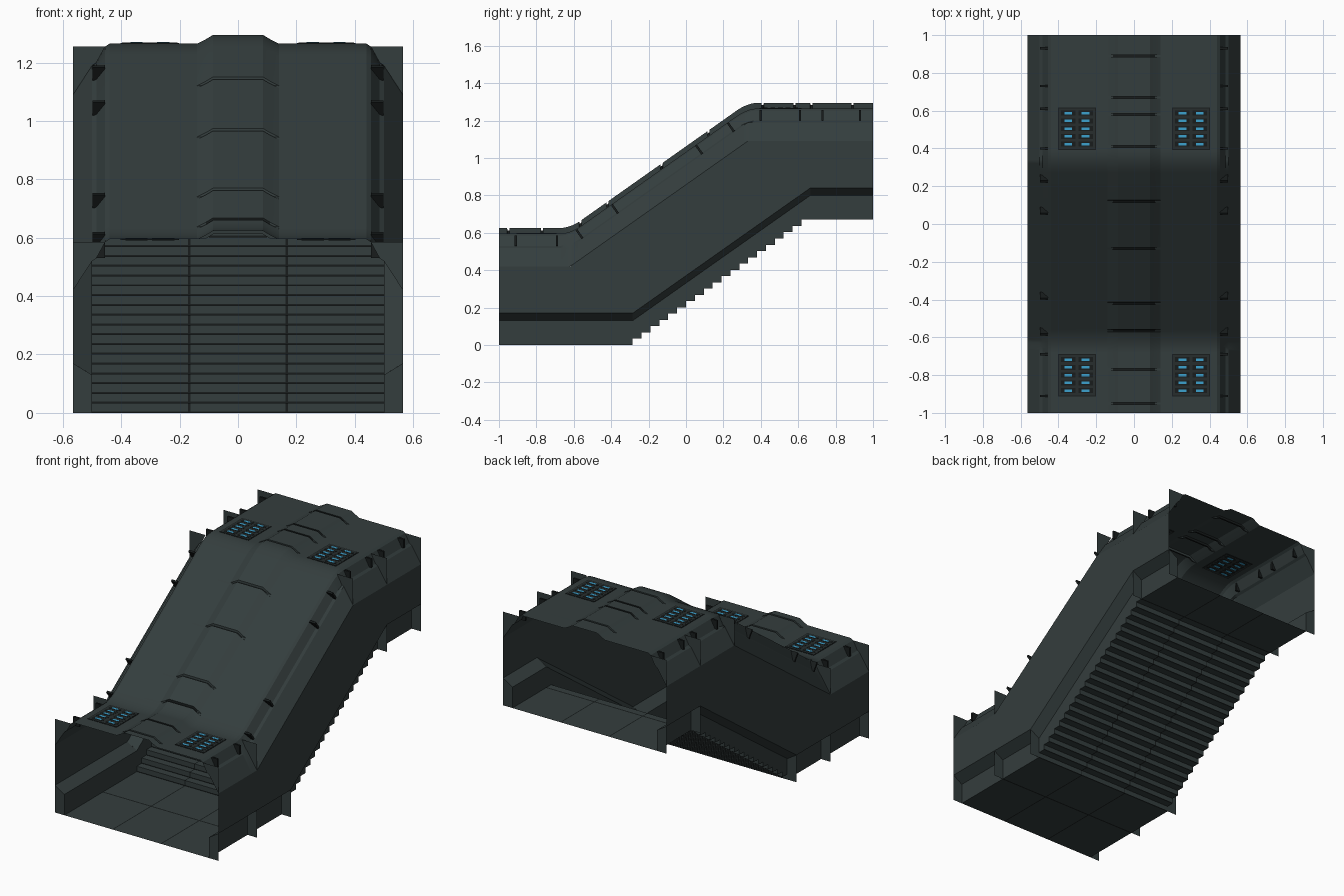
import bpy, bmesh, math

if "Cube" in bpy.data.objects:
    bpy.data.objects.remove(bpy.data.objects["Cube"])

RISE, HALF = 0.67, 0.565
LOW = (-0.285, 0.665)      # bends of floor line
HIGH = (-0.62, 0.33)       # bends of roof line
STEPS = 20


def material(name, rgb):
    m = bpy.data.materials.new(name)
    m.diffuse_color = (*rgb, 1)
    m.use_nodes = True
    m.node_tree.nodes["Principled BSDF"].inputs["Base Color"].default_value = m.diffuse_color
    return m


SLATE = material("dark slate", (0.034, 0.047, 0.047))
SEAM = material("seam black", (0.009, 0.012, 0.012))
PANEL = material("vent grey", (0.020, 0.027, 0.027))
BLUE = material("light blue", (0.045, 0.36, 0.62))


def make(name, verts, faces, mats, indices=None, smooth=False):
    me = bpy.data.meshes.new(name)
    me.from_pydata(verts, [], faces)
    for m in mats:
        me.materials.append(m)
    if indices:
        me.polygons.foreach_set("material_index", indices)
    ob = bpy.data.objects.new(name, me)
    bpy.context.collection.objects.link(ob)
    if smooth:
        bpy.context.view_layer.objects.active = ob
        ob.select_set(True)
        bpy.ops.object.shade_smooth_by_angle(angle=math.radians(20))
        ob.select_set(False)
    return ob


def ramp(y, bends, w):
    def r(t):
        return 0 if t <= -w else t if t >= w else (t + w) ** 2 / (4 * w)
    return RISE / (bends[1] - bends[0]) * (r(y - bends[0]) - r(y - bends[1]))


def loft(name, rails, rule=None, mats=(SLATE,), smooth=False):
    n = len(rails[0])
    verts = [p for r in rails for p in r]
    faces, idx = [], []
    for i in range(len(rails) - 1):
        for j in range(n - 1):
            f = (i * n + j, i * n + j + 1, (i + 1) * n + j + 1, (i + 1) * n + j)
            c = [sum(verts[k][a] for k in f) / 4 for a in range(3)]
            faces.append(f)
            idx.append(rule(c, j) if rule else 0)
    return make(name, verts, faces, mats, idx, smooth)


def boxes(name, items, mats):
    """items: (centre, size, slope angle about x, material index)"""
    verts, faces, idx = [], [], []
    for (cx, cy, cz), (sx, sy, sz), a, m in items:
        b = len(verts)
        for dx in (-.5, .5):
            for dy in (-.5, .5):
                for dz in (-.5, .5):
                    y, z = dy * sy, dz * sz
                    verts.append((cx + dx * sx, cy + y * math.cos(a) - z * math.sin(a),
                                  cz + y * math.sin(a) + z * math.cos(a)))
        for f in ((0, 1, 3, 2), (4, 6, 7, 5), (0, 4, 5, 1), (2, 3, 7, 6), (0, 2, 6, 4), (1, 5, 7, 3)):
            faces.append([b + k for k in f])
            idx.append(m)
    return make(name, verts, faces, mats, idx)


# Roof with sloping shoulders, centre ridge and sunken cross grooves
GROOVES = (-0.95, -0.77, -0.565, -0.42, -0.13, 0.12, 0.41, 0.58, 0.67, 0.89)
half = [(HALF, .42), (.5, .52), (.485, .53), (.455, .585), (.44, .595), (.14, .595), (.11, .61), (.085, .625)]
profile = half + [(-x, z) for x, z in reversed(half)]
stations = {-1.0, 1.0}
for b in HIGH:
    stations |= {round(b + k * 0.01, 4) for k in range(-6, 7)}
for g in GROOVES:
    stations |= {round(g + d, 4) for d in (-.006, -.005, .005, .006)}
stations = sorted(stations)


def near_groove(y):
    return any(abs(y - g) < 0.0055 for g in GROOVES)


def roof_point(x, z, y):
    dip = 0.013 if abs(x) < 0.111 and near_groove(y) else 0
    return (x, y, z + ramp(y, HIGH, 0.06 if abs(x) < .49 else 0.002) - dip)


loft("roof", [[roof_point(x, z, y) for y in stations] for x, z in profile],
     lambda c, j: int(abs(c[0]) < 0.111 and near_groove(c[1])), (SLATE, SEAM), True)

# Floor, stairs and seams: side profile swept across x, dark at joints
path, dark = [(-1, 0), (-.625, 0), (-.615, 0)], [0, 1, 0]
run, rise = (LOW[1] - LOW[0]) / STEPS, RISE / STEPS
for i in range(STEPS):
    y, z = LOW[0] + i * run, i * rise
    path += [(y, z), (y, z + .005), (y, z + rise)]
    dark += [1, 0, 0]
path += [(.66, RISE), (.67, RISE), (1, RISE)]
dark += [1, 0]
xs = (-.5, -.1705, -.1635, .1635, .1705, .5)
loft("floor_and_stairs", [[(x, y, z) for y, z in path] for x in xs],
     lambda c, j: 1 if dark[j] or abs(abs(c[0]) - .167) < .002 else 0, (SLATE, SEAM))

for s, side in ((1, "right"), (-1, "left")):
    def rail(x, z, bends):
        return [(s * x, -1, z), (s * x, bends[0], z), (s * x, bends[1], z + RISE), (s * x, 1, z + RISE)]

    # Flat wall and the overhang below it
    loft(side + "_wall", [rail(HALF, .42, HIGH), rail(HALF, .17, LOW), rail(.5, .13, LOW)])
    # Skirting between overhang and steps
    ring = [(s * .5, y, z) for y, z in path] + rail(.5, .13, LOW)[::-1]
    make(side + "_skirting", ring, [list(range(len(ring)))], [SLATE])

    # Frame fins filling the recesses in the wall section
    verts, faces = [], []
    low_fin = [(.5, 0), (HALF, 0), (HALF, .17), (.5, .13)]
    high_fin = [(HALF, .42), (HALF, .585), (.455, .585), (.485, .53), (.5, .52)]
    for shape, bends, ys in ((low_fin, LOW, (-1, -.62, LOW[0], .665, 1)),
                             (high_fin, HIGH, (-1, -.62, .33, .665, 1))):
        for y in ys:
            faces.append(list(range(len(verts), len(verts) + len(shape))))
            verts += [(s * x, y, z + ramp(y, bends, .001)) for x, z in shape]
    make(side + "_fins", verts, faces, [SLATE])

    # Small clips along the roof channel
    clips = []
    for y in (-.91, -.69, -.57, -.38, .07, .24, .40, .61, .73, .93):
        a = math.atan(RISE / .95) if HIGH[0] < y < HIGH[1] else 0
        clips.append(((s * .477, y, .558 + ramp(y, HIGH, .06)), (.042, .012, .055), a, 0))
    boxes(side + "_channel_clips", clips, [SEAM])

    # Light vents: frame, grey panel, dark slots, blue lamps
    for cy, base, end in ((-.80, .595, "lower"), (.505, .595 + RISE, "upper")):
        items = [((s * .302, cy, base), (.2, .225, .004), 0, 0),
                 ((s * .302, cy, base), (.19, .215, .006), 0, 1)]
        for row in range(5):
            y = cy + (row - 2) * .041
            for x in (.256, .348):
                items.append(((s * x, y, base), (.076, .026, .008), 0, 0))
                items.append(((s * x, y, base), (.042, .014, .0095), 0, 2))
        boxes(f"{side}_{end}_vent", items, [SEAM, PANEL, BLUE])
